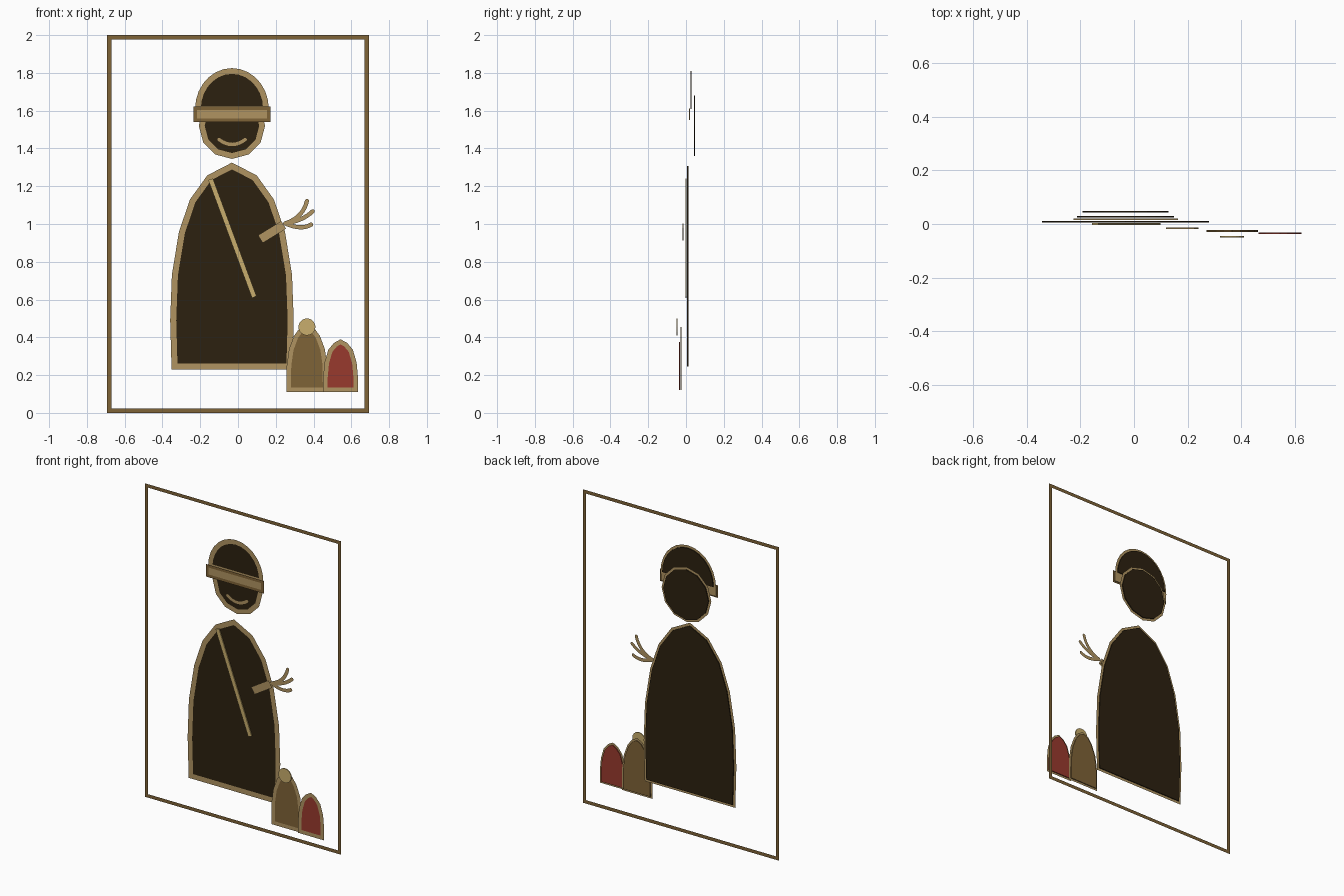
import bpy, bmesh
from math import sin, cos, pi, radians
from mathutils import Vector

if "Cube" in bpy.data.objects:
    bpy.data.objects.remove(bpy.data.objects["Cube"], do_unlink=True)

THICK = 0.006
CX = -0.032  # axis of the figure


def material(name, hexcode):
    def linear(i):
        c = int(hexcode[i:i + 2], 16) / 255
        return c / 12.92 if c <= 0.04045 else ((c + 0.055) / 1.055) ** 2.4
    col = (linear(0), linear(2), linear(4), 1)
    m = bpy.data.materials.new(name)
    m.use_nodes = True
    m.diffuse_color = col
    m.node_tree.nodes["Principled BSDF"].inputs["Base Color"].default_value = col
    return m


DARK = material("dark umber", "2C2110")
TAN = material("tan", "B09461")
GOLD = material("pale gold", "C8AE6D")
BROWN = material("brown", "7F6337")
RED = material("brick red", "993A2D")


def finish(name, bm, mat):
    me = bpy.data.meshes.new(name)
    bm.to_mesh(me)
    bm.free()
    me.materials.append(mat)
    ob = bpy.data.objects.new(name, me)
    bpy.context.collection.objects.link(ob)


def slab(name, pts, y, mat):
    """Thin plate cut to an outline in the xz plane."""
    bm = bmesh.new()
    face = bm.faces.new([bm.verts.new((x, y - THICK / 2, z)) for x, z in pts])
    ext = bmesh.ops.extrude_face_region(bm, geom=[face], use_keep_orig=True)
    moved = [v for v in ext["geom"] if isinstance(v, bmesh.types.BMVert)]
    bmesh.ops.translate(bm, verts=moved, vec=(0, THICK, 0))
    bmesh.ops.recalc_face_normals(bm, faces=bm.faces)
    finish(name, bm, mat)


def add_ribbon(bm, pts, y, width, closed):
    """Flat mitred stroke along a path."""
    p = [Vector(q) for q in pts]
    n = len(p)
    pairs = []
    for i in range(n):
        a = p[i - 1] if closed or i else p[i]
        b = p[(i + 1) % n] if closed or i < n - 1 else p[i]
        d1 = (p[i] - a).normalized()
        d2 = (b - p[i]).normalized()
        t = (d1 + d2).normalized()
        side = Vector((-t.y, t.x))
        ref = d2 if d2.length else d1
        side *= width / 2 / max(t.dot(ref), 0.5)
        pairs.append([bm.verts.new((q.x, y, q.y)) for q in (p[i] + side, p[i] - side)])
    for i in range(n if closed else n - 1):
        (a, b), (c, d) = pairs[i], pairs[(i + 1) % n]
        bm.faces.new((a, b, d, c))


def face_front(bm):
    for f in bm.faces:
        f.normal_update()
        if f.normal.y > 0:
            f.normal_flip()


def outline(name, pts, y, width, mat):
    bm = bmesh.new()
    add_ribbon(bm, pts, y, width, True)
    face_front(bm)
    finish(name, bm, mat)


def strokes(name, paths, y, width, mat):
    """Open strokes with rounded tips."""
    bm = bmesh.new()
    for path in paths:
        add_ribbon(bm, path, y, width, False)
        for x, z in (path[0], path[-1]):
            bm.faces.new([bm.verts.new((px, y, pz)) for px, pz in arc(x, z, width / 2, width / 2, 0, 330, 12)])
    face_front(bm)
    finish(name, bm, mat)


def trimmed(name, pts, y, width, fill, trim):
    slab(name, pts, y, fill)
    outline(name + "_outline", pts, y - THICK / 2 - 0.001, width, trim)


def arc(cx, cz, rx, rz, start, end, count):
    angles = [radians(start + (end - start) * i / (count - 1)) for i in range(count)]
    return [(cx + rx * cos(a), cz + rz * sin(a)) for a in angles]


def mirrored(cx, half):
    """Half outline, bottom to apex, mirrored across the axis x = cx."""
    return [(cx + x, z) for x, z in half] + [(cx - x, z) for x, z in reversed(half[:-1])]


def bar(a, b, width):
    a, b = Vector(a), Vector(b)
    t = (b - a).normalized() * width / 2
    s = Vector((-t.y, t.x))
    return [a + s, a - s, b - s, b + s]


def bezier(a, b, c, n=9):
    a, b, c = Vector(a), Vector(b), Vector(c)
    return [tuple(a.lerp(b, i / (n - 1)).lerp(b.lerp(c, i / (n - 1)), i / (n - 1))) for i in range(n)]


def rect(x0, x1, z0, z1):
    return [(x0, z0), (x1, z0), (x1, z1), (x0, z1)]


# Border around the scene
outline("border_frame", rect(-0.682, 0.682, 0.011, 1.989), 0.05, 0.022, BROWN)

# Robe
robe = mirrored(CX, [(0.304, 0.245), (0.311, 0.49), (0.302, 0.73), (0.265, 0.955),
                     (0.208, 1.122), (0.12, 1.245), (0, 1.307)])
trimmed("robe", robe, 0.009, 0.032, DARK, TAN)
slab("sash", bar((-0.145, 1.237), (0.086, 0.613), 0.026), 0, GOLD)

# Head, mouth, cap and headband
trimmed("face", arc(CX, 1.52, 0.16, 0.16, -90, 240, 12), 0.045, 0.03, DARK, TAN)
strokes("mouth", [bezier((-0.1, 1.447), (CX, 1.395), (0.038, 1.447))], 0.037, 0.018, TAN)
trimmed("cap", arc(CX, 1.61, 0.18, 0.2, 0, 180, 15), 0.027, 0.03, DARK, TAN)
trimmed("headband", rect(-0.226, 0.163, 1.55, 1.612), 0.018, 0.018, TAN, BROWN)

# Arm and hand
trimmed("arm", bar((0.127, 0.925), (0.233, 0.99), 0.028), -0.016, 0.02, TAN, TAN)
wrist = (0.25, 1.003)
fingers = [bezier(wrist, (0.345, 1.035), (0.365, 1.122)),
           bezier(wrist, (0.34, 1.015), (0.395, 1.067)),
           bezier(wrist, (0.335, 0.965), (0.387, 0.997))]
strokes("fingers", fingers, -0.021, 0.022, TAN)

# Sacks
brown_sack = mirrored(0.365, [(0.096, 0.122), (0.095, 0.25), (0.083, 0.335), (0.058, 0.402),
                              (0.03, 0.44), (0, 0.455)])
trimmed("brown_sack", brown_sack, -0.026, 0.024, BROWN, TAN)
red_sack = mirrored(0.543, [(0.08, 0.122), (0.08, 0.19), (0.073, 0.265), (0.054, 0.329),
                            (0.027, 0.361), (0, 0.376)])
trimmed("red_sack", red_sack, -0.035, 0.024, RED, TAN)
slab("sack_knot", arc(0.365, 0.455, 0.045, 0.045, 0, 342, 20), -0.047, GOLD)
